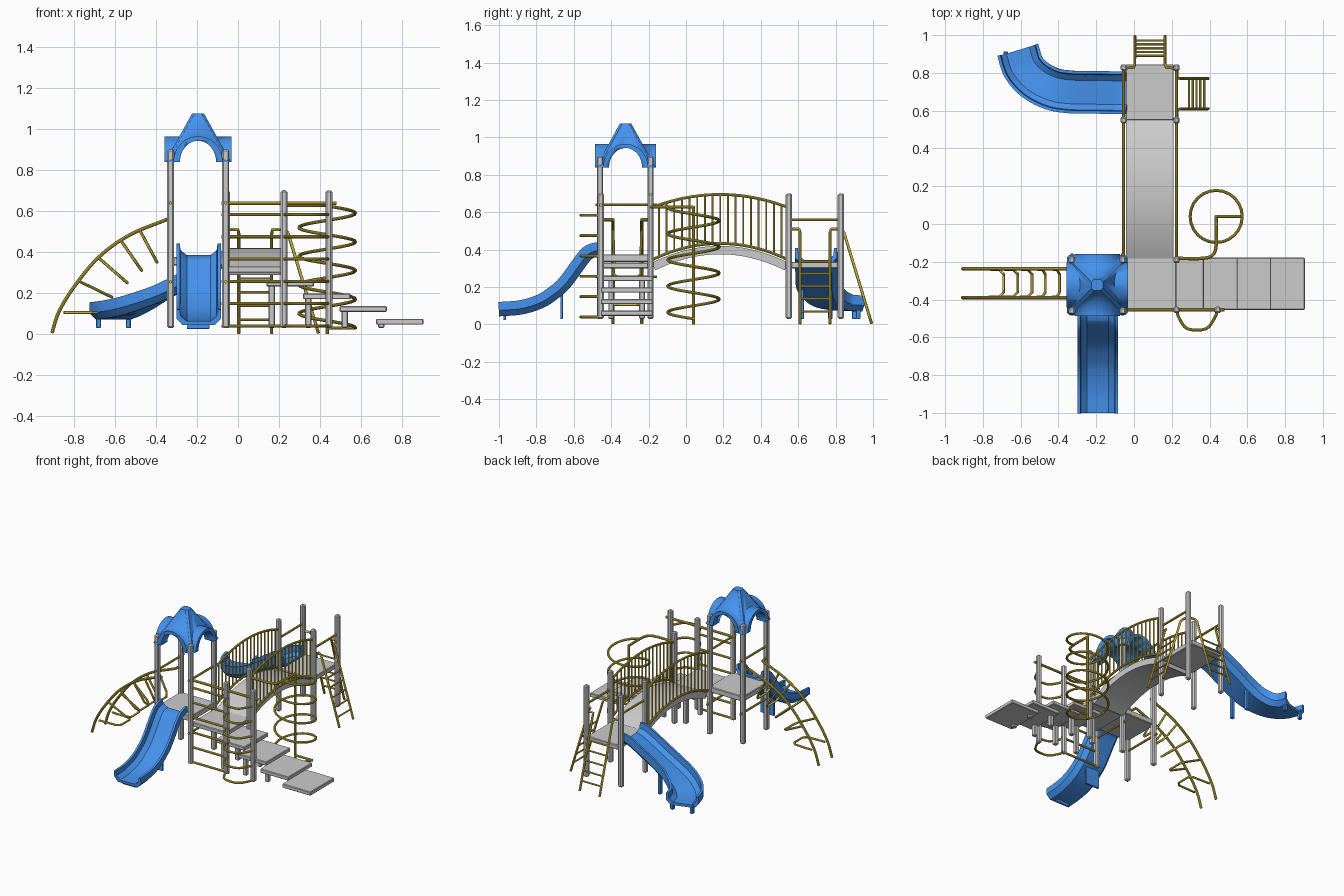
import bpy, bmesh
from math import sin, cos, pi
from mathutils import Vector

if "Cube" in bpy.data.objects:
    bpy.data.objects.remove(bpy.data.objects["Cube"])

Z = Vector((0, 0, 1))


def material(name, rgb):
    m = bpy.data.materials.new(name)
    m.diffuse_color = (*rgb, 1)
    m.use_nodes = True
    m.node_tree.nodes["Principled BSDF"].inputs["Base Color"].default_value = m.diffuse_color
    return m


BLUE = material("blue_plastic", (0.06, 0.29, 0.85))
YELLOW = material("yellow_paint", (0.68, 0.52, 0.06))


def finish(name, bm, mat=None):
    bmesh.ops.recalc_face_normals(bm, faces=bm.faces)
    me = bpy.data.meshes.new(name)
    bm.to_mesh(me)
    bm.free()
    ob = bpy.data.objects.new(name, me)
    bpy.context.collection.objects.link(ob)
    if mat:
        me.materials.append(mat)
    bpy.ops.object.select_all(action='DESELECT')
    bpy.context.view_layer.objects.active = ob
    ob.select_set(True)
    bpy.ops.object.shade_smooth_by_angle(angle=0.6)
    return ob


def box(name, x0, x1, y0, y1, z0, z1, bevel=0.004, mat=None):
    bm = bmesh.new()
    bmesh.ops.create_cube(bm, size=1)
    for v in bm.verts:
        v.co = ((x0 + x1) / 2 + v.co.x * (x1 - x0), (y0 + y1) / 2 + v.co.y * (y1 - y0),
                (z0 + z1) / 2 + v.co.z * (z1 - z0))
    bmesh.ops.bevel(bm, geom=bm.edges[:], offset=bevel, segments=1, affect='EDGES')
    return finish(name, bm, mat)


def smooth(pts, n=6):
    """Catmull-Rom curve through the points."""
    p = [Vector(q) for q in pts]
    p = [2 * p[0] - p[1]] + p + [2 * p[-1] - p[-2]]
    out = []
    for a, b, c, d in zip(p, p[1:], p[2:], p[3:]):
        for k in range(n):
            t = k / n
            out.append(0.5 * (2 * b + (c - a) * t + (2 * a - 5 * b + 4 * c - d) * t * t
                              + (3 * b - a - 3 * c + d) * t ** 3))
    return out + [p[-2]]


def sweep(bm, path, section, level=False):
    """Sweep a closed section along a path; level keeps the section upright."""
    p = [Vector(q) for q in path]
    d = [(b - a).normalized() for a, b in zip(p, p[1:])]
    rings, side = [], None
    for i, q in enumerate(p):
        t = (d[max(i - 1, 0)] + d[min(i, len(d) - 1)]).normalized()
        if level:
            side = t.cross(Z)
        else:
            ref = side or (Vector((1, 0, 0)) if abs(t.x) < 0.8 else Vector((0, 1, 0)))
            side = ref - t * ref.dot(t)
        side.normalize()
        up = side.cross(t)
        rings.append([bm.verts.new(q + side * s + up * u) for s, u in section])
    n = len(section)
    for a, b in zip(rings, rings[1:]):
        for j in range(n):
            bm.faces.new((a[j], a[(j + 1) % n], b[(j + 1) % n], b[j]))
    bm.faces.new(rings[0])
    bm.faces.new(rings[-1])


def tubes(name, paths, r=0.008):
    bm = bmesh.new()
    for p in paths:
        sweep(bm, p, [(r * cos(k * pi / 5), r * sin(k * pi / 5)) for k in range(10)])
    return finish(name, bm, YELLOW)


def slide(name, path, w, h):
    outer = [(w, h), (w, 0.012), (w - 0.03, -0.02)]
    inner = [(w - 0.016, h), (w - 0.02, 0.025), (w - 0.05, 0)]
    flip = lambda pts: [(-s, u) for s, u in pts]
    bm = bmesh.new()
    sweep(bm, smooth(path), outer + flip(outer[::-1]) + flip(inner) + inner[::-1], True)
    return finish(name, bm, BLUE)


# Posts
for x in (-0.329, -0.06):
    for y in (-0.46, -0.19):
        box("tower_post", x - .017, x + .017, y - .017, y + .017, 0.03, 0.9, 0.007)
for x, y in ((.225, -.19), (.225, -.455), (.443, -.455), (-.055, .55), (.225, .55),
             (-.055, .828), (.225, .828)):
    box("short_post", x - .017, x + .017, y - .017, y + .017, 0.03, 0.70, 0.008)

# Decks and stepping platforms
box("tower_deck", -.335, -.055, -.465, -.185, .335, .375)
box("landing_deck", -.055, .225, -.455, -.178, .30, .33)
box("far_deck", -.045, .21, .55, .845, .30, .335)
for i in range(4):
    x, z = 0.14 + 0.178 * i, 0.26 - 0.062 * i
    box("step", x, x + .23, -.455, -.178, z - .028, z)
    for y in (-.4, -.235):
        box("step_leg", x + .01 + .0 * i, x + .04, y - .015, y + .015, .03, z - .02)

# Arched bridge with baluster railings
arch = lambda y: 1 - ((y - .182) / .365) ** 2
ys = [-.183 + .73 * k / 24 for k in range(25)]
bm = bmesh.new()
sweep(bm, [(.083, y, .33 + .09 * arch(y)) for y in ys],
      [(-.125, -.045), (.125, -.045), (.125, 0), (-.125, 0)], True)
finish("bridge_deck", bm)
for x in (-.055, .225):
    tubes("bridge_rails", [[(x, y, a + b * arch(y)) for y in ys] for a, b in ((.625, .07), (.345, .088))])
    bars = [-.145 + .041 * k for k in range(17)]
    tubes("bridge_balusters", [[(x, y, .345 + .088 * arch(y)), (x, y, .625 + .07 * arch(y))]
                               for y in bars], .005)

# Roof: truncated pyramid with crossing arched dormers, hollowed by smaller arches
CX, CY, RZ = -.195, -.323, .84


def barrel(name, a, b, length, along_x, drop=0.0):
    bm = bmesh.new()
    prof = [(a * cos(pi * k / 24), b * sin(pi * k / 24)) for k in range(25)]
    if drop:
        prof += [(-a, -drop), (a, -drop)]
    ax = Vector((length, 0, 0)) if along_x else Vector((0, length, 0))
    c = Vector((CX, CY, RZ))
    sweep(bm, [c - ax, c + ax], prof, True)
    return finish(name, bm, BLUE)


bm = bmesh.new()
bmesh.ops.create_cube(bm, size=2)
slant = [e for e in bm.edges if abs(e.verts[0].co.z - e.verts[1].co.z) > 1]
for v in bm.verts:
    s = .03 if v.co.z > 0 else .16
    v.co = (CX + v.co.x * s, CY + v.co.y * s, 1.075 if v.co.z > 0 else RZ - .001)
bmesh.ops.bevel(bm, geom=slant, offset=.012, segments=1, affect='EDGES')
roof = finish("tower_roof", bm, BLUE)
for op, a, b, length, drop in (('UNION', .12, .125, .163, 0), ('DIFFERENCE', .088, .103, .2, .03)):
    for along_x in (False, True):
        cut = barrel("roof_cutter", a, b, length, along_x, drop)
        mod = roof.modifiers.new("arch", 'BOOLEAN')
        mod.operation, mod.object, mod.solver = op, cut, 'EXACT'
        bpy.context.view_layer.objects.active = roof
        bpy.ops.object.modifier_apply(modifier=mod.name)
        bpy.data.objects.remove(cut)

# Front slide with support plates
slide("front_slide", [(-.192, y, z) for y, z in (
    (-.455, .385), (-.5, .375), (-.535, .345), (-.635, .21), (-.712, .143), (-.78, .103),
    (-.88, .073), (-1, .063))], .108, .057)
box("front_slide_foot", -.25, -.14, -.672, -.658, .03, .165, .002, BLUE)
box("front_slide_foot", -.25, -.14, -.977, -.963, .025, .06, .002, BLUE)

# Curved side slide with feet
slide("curved_slide", [(-.04, .695, .345), (-.09, .695, .335), (-.2, .697, .275), (-.33, .699, .2),
                       (-.43, .715, .15), (-.52, .76, .113), (-.585, .83, .095), (-.615, .92, .09)],
      .113, .065)
for x, y, z in ((-.33, .62, .19), (-.33, .77, .19), (-.68, .9, .09), (-.535, .92, .09)):
    box("curved_slide_foot", x - .012, x + .012, y - .012, y + .012, .03, z, .003, BLUE)

# Arched climber: two bent rails and five U-shaped rungs
arc = ((-.345, .56), (-.53, .483), (-.68, .375), (-.80, .23), (-.873, .11), (-.908, .005))
Y0, Y1 = -.39, -.237
for y, post in ((Y0, -.455), (Y1, -.19)):
    tubes("climber_rail", [smooth([(x, y, z) for x, z in arc]),
                           [(-.335, post, .56), (-.345, y, .56)]], .009)
rungs = ((-.48, .508, -.395, .35), (-.57, .455, -.47, .31), (-.68, .372, -.54, .25),
         (-.775, .258, -.615, .18), (-.85, .105, -.69, .105))
paths = []
for x0, z0, x1, z1 in rungs:
    mx, mz = x0 + (x1 - x0) * .85, z0 + (z1 - z0) * .85
    paths.append([(x0, Y0, z0), (mx, Y0 + .005, mz), (x1, Y0 + .028, z1),
                  (x1, Y1 - .028, z1), (mx, Y1 - .005, mz), (x0, Y1, z0)])
tubes("climber_rungs", paths, .0075)

# Tower guard bars and front bar wall with projecting loops
tubes("tower_guard_bars", [[(x, -.485, z), (x, -.155, z)] for x in (-.329, -.06) for z in (.64, .255)])
levels = [.04 + .1087 * k for k in range(6)]
tubes("wall_bars", [[(-.08, -.455, z), (.245, -.455, z)] for z in levels])
tubes("loop_bars", [smooth([(.225, -.455, z), (.24, -.5, z), (.285, -.555, z), (.38, -.555, z),
                            (.425, -.5, z), (.443, -.455, z)], 4) for z in levels])
tubes("wall_top_rail", [[(-.08, -.455, .638), (.48, -.455, .638)]], .009)

# Spiral climber with centre pole and overhead support
SX, SY, SR = .435, .04, .138
turn = [2 * pi * k / 24 for k in range(103)]
tubes("spiral_coil", [[(SX + SR * cos(a), SY - SR * sin(a), .03 + .14 * a / (2 * pi)) for a in turn],
                      [(SX + SR, SY, .03), (SX, SY, .03)]])
tubes("spiral_support", [smooth([(.225, -.182, .628), (.36, -.182, .628), (.415, -.165, .628),
                                 (SX, -.11, .628), (SX, SY, .628)]),
                         [(SX, SY, .634), (SX, SY, 0)]], .009)


# Two leaning ladders on the far platform
def ladder(name, place):
    """place(u, v, z): u across from the middle, v outward from the posts."""
    paths = []
    for s in (-1, 1):
        paths.append([place(s * .138, 0, .51), place(s * .085, .005, .51),
                      place(s * .08, .02, .49), place(s * .08, .168, .003)])
    tubes(name + "_rails", paths, .008)
    tubes(name + "_rungs", [[place(-.08, .168 - .304 * z, z), place(.08, .168 - .304 * z, z)]
                            for z in (.07, .137, .204, .271, .335)], .006)


ladder("side_ladder", lambda u, v, z: (.225 + v, .69 + u, z))
ladder("back_ladder", lambda u, v, z: (.084 + u, .825 + v, z))
tubes("far_guard_bars", [[(x, .55, .56), (x, .828, .56)] for x in (-.055, .225)])
